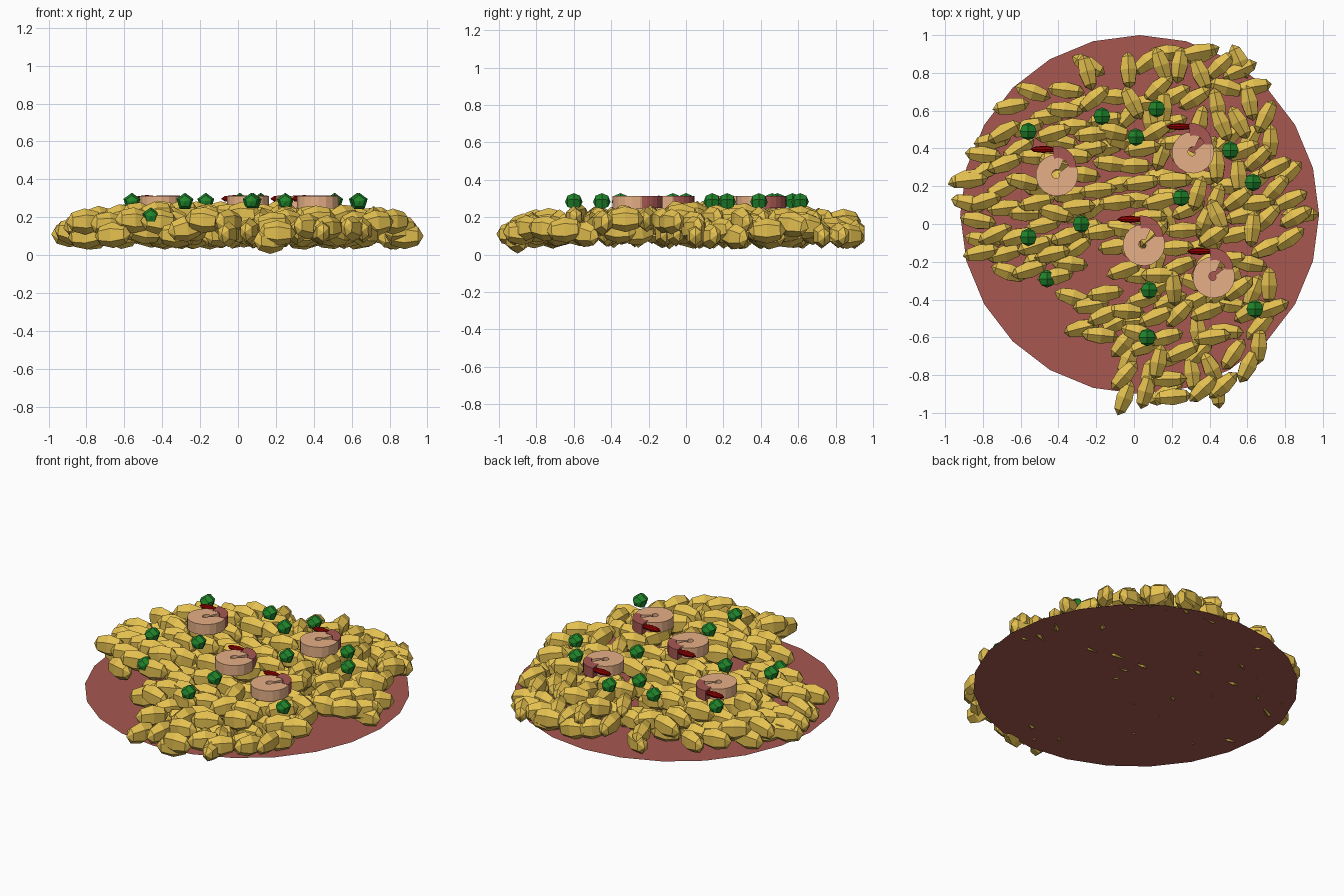
import bpy, bmesh, random
from math import sin, cos, pi, radians, atan2, hypot
from mathutils import Matrix, Vector

if "Cube" in bpy.data.objects:
    bpy.data.objects.remove(bpy.data.objects["Cube"])

random.seed(11)


def material(name, rgb):
    m = bpy.data.materials.new(name)
    m.diffuse_color = (*rgb, 1)
    m.use_nodes = True
    m.node_tree.nodes["Principled BSDF"].inputs["Base Color"].default_value = m.diffuse_color
    return m


GOLD = material("golden_grain", (0.78, 0.53, 0.08))
RED = material("plate_red", (0.39, 0.095, 0.08))
TAN = material("prawn_tan", (0.79, 0.43, 0.24))
PINK = material("prawn_pink", (0.39, 0.095, 0.085))
FIN = material("tail_red", (0.27, 0.0, 0.0))
GREEN = material("pea_green", (0.015, 0.24, 0.025))


def finish(name, bm, mat):
    me = bpy.data.meshes.new(name)
    bm.to_mesh(me)
    bm.free()
    me.materials.append(mat)
    ob = bpy.data.objects.new(name, me)
    bpy.context.collection.objects.link(ob)
    return ob


def ellipsoid(bm, loc, size, turn=0.0, tilt=0.0, sides=6, rings=4):
    # low-poly ball, pole axis along local x, one ridge on top
    mat = (Matrix.Translation(loc) @ Matrix.Rotation(turn, 4, 'Z')
           @ Matrix.Rotation(tilt, 4, 'Y') @ Matrix.Diagonal((*size, 1))
           @ Matrix.Rotation(pi / 2, 4, 'Y') @ Matrix.Rotation(pi / 2, 4, 'Z'))
    bmesh.ops.create_uvsphere(bm, u_segments=sides, v_segments=rings, radius=1, matrix=mat)


def arc_band(name, centre, outer, inner, a0, a1, z0, z1, mat, n=16):
    # extruded C-shaped band; radii may change from start to end
    bm = bmesh.new()
    rings = []
    for i in range(n + 1):
        t = i / n
        a = radians(a0 + (a1 - a0) * t)
        ro = outer[0] + (outer[1] - outer[0]) * t
        ri = inner[0] + (inner[1] - inner[0]) * t
        rings.append([bm.verts.new((centre[0] + r * cos(a), centre[1] + r * sin(a), z))
                      for r, z in ((ri, z0), (ro, z0), (ro, z1), (ri, z1))])
    for p, q in zip(rings, rings[1:]):
        for k in range(4):
            bm.faces.new((p[k], p[(k + 1) % 4], q[(k + 1) % 4], q[k]))
    bm.faces.new(rings[0])
    bm.faces.new(rings[-1][::-1])
    bmesh.ops.recalc_face_normals(bm, faces=bm.faces)
    return finish(name, bm, mat)


# flat round plate
bm = bmesh.new()
bmesh.ops.create_circle(bm, cap_ends=True, segments=24, radius=0.95,
                        matrix=Matrix.Translation((0.03, 0.05, 0.04)))
finish("plate", bm, RED)

# reach of the grain heap every 15 degrees, and bare patches inside it
REACH = [.90, .87, .88, .95, 1.02, .95, .85, .86, .84, .93, .90, .91,
         .89, .80, .58, .50, .62, .74, .94, .97, .99, .95, .85, .70]
BARE = [(-.20, -.23, .14), (-.14, -.72, .11), (.78, -.22, .12), (-.14, .78, .07),
        (-.36, -.52, .08), (.62, -.10, .07), (-.06, -.38, .06)]
GRAIN = (.1, .051, .069)


def inside(x, y):
    a = (atan2(y, x) % (2 * pi)) / (pi / 12)
    i = int(a) % 24
    reach = REACH[i] + (REACH[(i + 1) % 24] - REACH[i]) * (a - int(a))
    return hypot(x, y) < reach and all(hypot(x - u, y - v) > r for u, v, r in BARE)


# heap of grains: an even scatter over the plate, at uneven heights
bm = bmesh.new()
placed = []
for _ in range(9000):
    x, y = random.uniform(-.95, .95), random.uniform(-.95, .95)
    if not inside(x, y):
        continue
    r2 = x * x + y * y
    z = random.uniform(.095, .225 - .09 * r2 * r2)
    p = Vector((x, y, z))
    if any((p - q).length < .1 or (p - q).xy.length < .06 for q in placed):
        continue
    placed.append(p)
    if x + .4 * y < .05 and y > -.6:
        turn = random.uniform(-.35, .6)
    else:
        turn = random.choice((random.uniform(-.3, .8), random.uniform(.8, 2.1)))
    # keep the outer tips within the two-unit bounds
    ex, ey = .1 * abs(cos(turn)) + .02, .1 * abs(sin(turn)) + .02
    p.x = max(-.99 + ex, min(.98 - ex, x))
    p.y = max(-1 + ey, min(.97 - ey, y))
    ellipsoid(bm, p, GRAIN, turn, random.uniform(-.2, .2))
    if len(placed) >= 215:
        break
# rim grains that hang over the edge and touch the ground
for x, y, z, turn in ((.17, -.9, .075, .5), (-.05, -.92, .11, 1.2), (.44, -.88, .12, 1.7),
                      (.88, .05, .10, 0), (-.89, .24, .11, .3), (.56, .86, .10, 2.0),
                      (.34, .91, .12, .2), (-.24, .84, .10, -.5)):
    ellipsoid(bm, Vector((x, y, z)), GRAIN, turn)
finish("grains", bm, GOLD)

# curled prawns: tan body, pink tail segment, red fin
for i, (x, y) in enumerate([(-.41, .26), (.31, .38), (.05, -.11), (.42, -.28)]):
    arc_band(f"prawn_body_{i}", (x, y), (.108, .115), (.03, .012), 65, 398, .245, .313, TAN)
    arc_band(f"prawn_tail_{i}", (x - .01, y + .04), (.115, .115), (.075, .045),
             0, 95, .25, .315, PINK, 6)
    bm = bmesh.new()
    ellipsoid(bm, (x - .07, y + .135, .297), (.07, .019, .02), sides=8)
    finish(f"prawn_fin_{i}", bm, FIN)

# peas
PEAS = [(-.56, .49), (-.17, .57), (.12, .61), (.01, .46), (.51, .39), (.63, .22), (.25, .14),
        (-.28, 0), (-.56, -.07), (-.46, -.29), (.08, -.35), (.07, -.60), (.64, -.45)]
for i, (x, y) in enumerate(PEAS):
    bm = bmesh.new()
    z = .205 if i == 9 else .282
    ellipsoid(bm, (x, y, z), (.047, .047, .047), pi / 2, sides=5)
    finish(f"pea_{i}", bm, GREEN)
